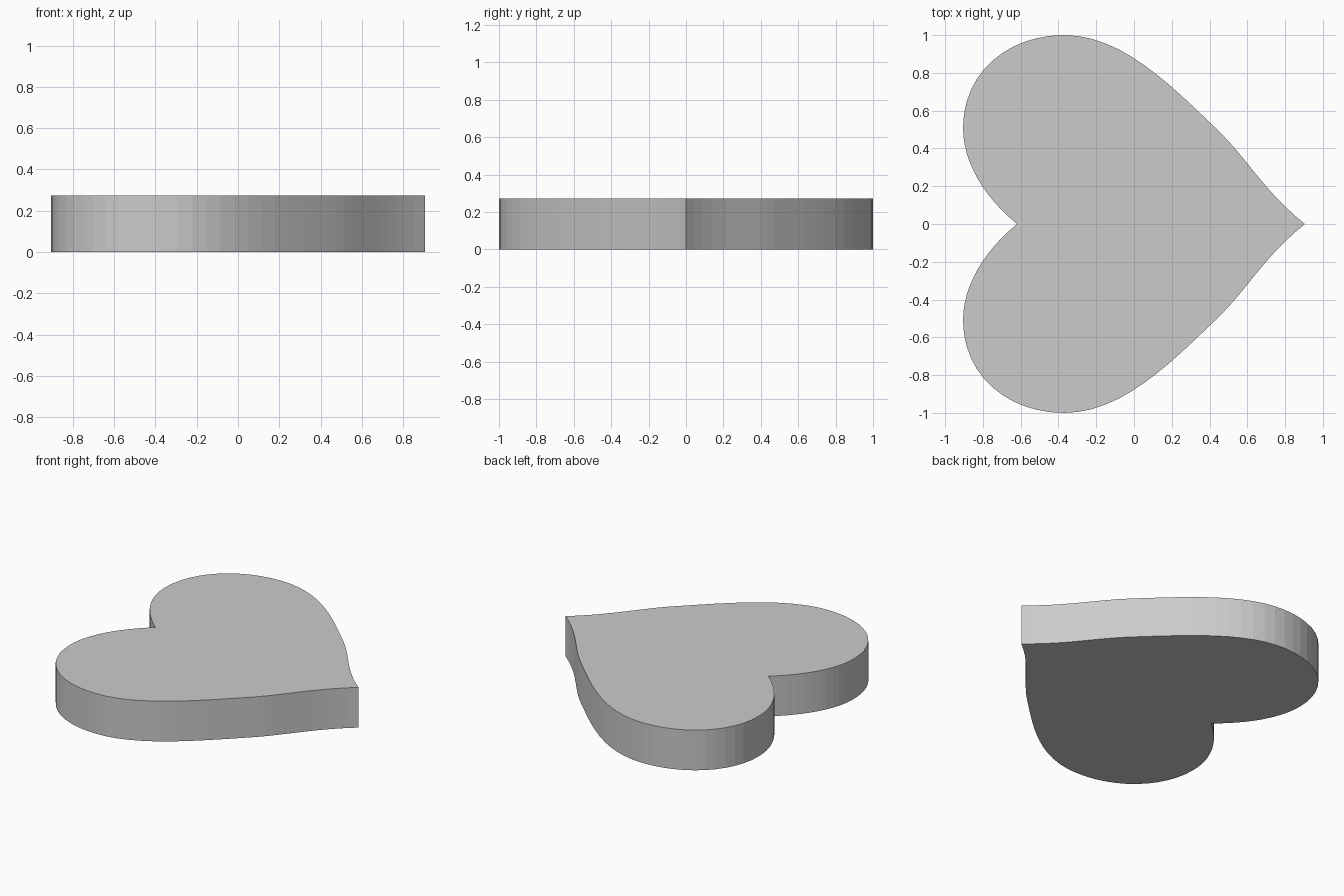
import bpy, bmesh
from mathutils import Vector
from mathutils.geometry import interpolate_bezier

if "Cube" in bpy.data.objects:
    bpy.data.objects.remove(bpy.data.objects["Cube"])

HEIGHT = 0.273
STEPS = 12

# Half outline of the heart: notch -> lobe side -> lobe top -> flank -> tip
segments = [
    [(-0.62, 0), (-0.80, 0.15), (-0.905, 0.33), (-0.905, 0.51)],
    [(-0.905, 0.51), (-0.905, 0.80), (-0.67, 1.0), (-0.37, 1.0)],
    [(-0.37, 1.0), (-0.07, 1.0), (0.18, 0.75), (0.43, 0.51)],
    [(0.43, 0.51), (0.60, 0.35), (0.68, 0.18), (0.905, 0)],
]
half = []
for seg in segments:
    p0, h0, h1, p1 = [Vector((x, y, 0)) for x, y in seg]
    half += interpolate_bezier(p0, h0, h1, p1, STEPS + 1)[:-1]
half.append(Vector((0.905, 0, 0)))

# Mirror across the x axis to close the outline
mirrored = [Vector((p.x, -p.y, 0)) for p in half[1:-1]]
outline = mirrored[::-1] + half

# Extrude the outline into a solid plate
bm = bmesh.new()
base = bm.faces.new([bm.verts.new(p) for p in outline])
extruded = bmesh.ops.extrude_face_region(bm, geom=[base], use_keep_orig=True)
top = [v for v in extruded["geom"] if isinstance(v, bmesh.types.BMVert)]
bmesh.ops.translate(bm, verts=top, vec=(0, 0, HEIGHT))
bmesh.ops.recalc_face_normals(bm, faces=bm.faces)

mesh = bpy.data.meshes.new("heart_plate")
bm.to_mesh(mesh)
bm.free()
heart = bpy.data.objects.new("heart_plate", mesh)
bpy.context.collection.objects.link(heart)
